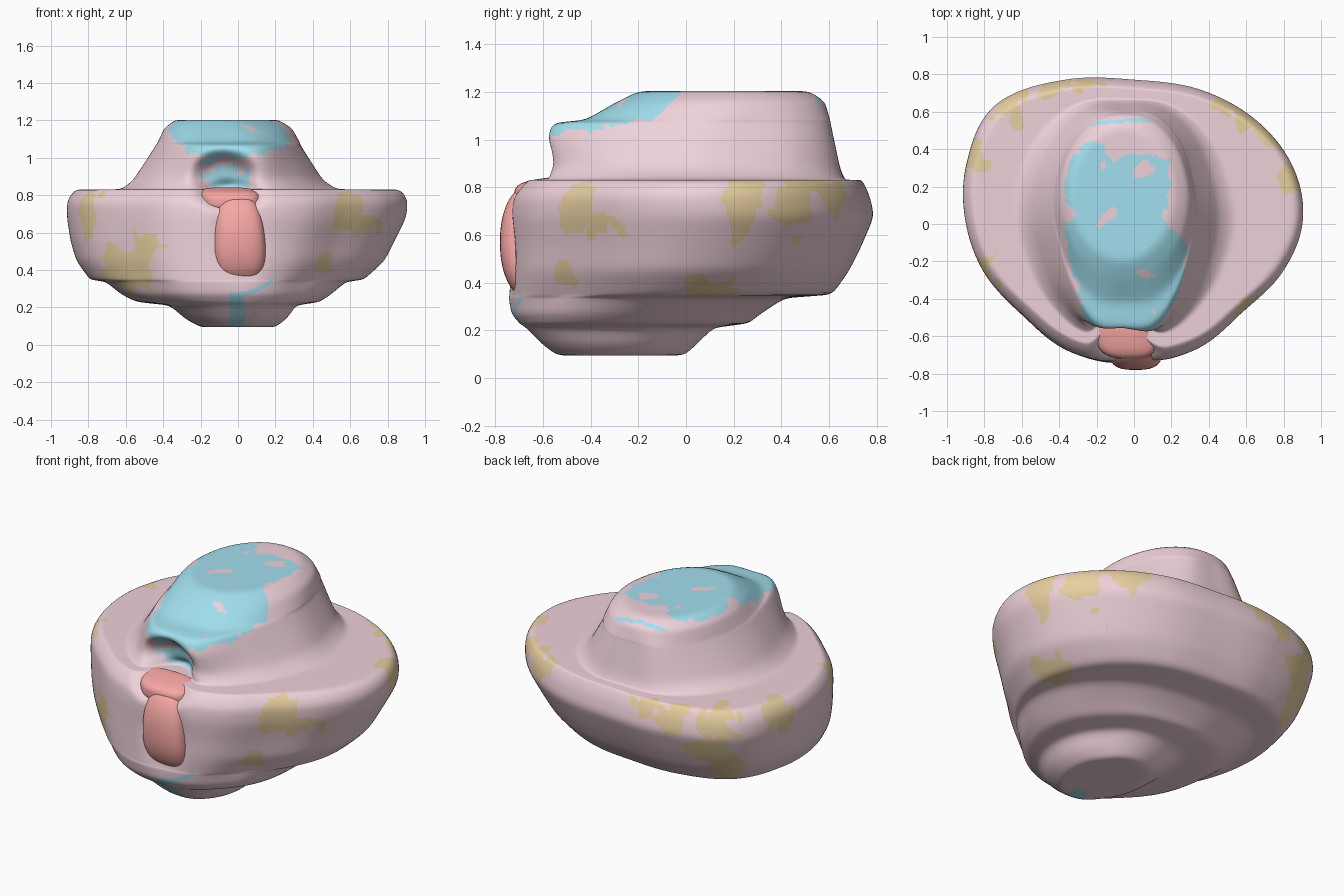
import bpy, bmesh, math
from mathutils import Vector, noise

if "Cube" in bpy.data.objects:
    bpy.data.objects.remove(bpy.data.objects["Cube"])


def material(name, rgb):
    m = bpy.data.materials.new(name)
    m.diffuse_color = (*rgb, 1)
    m.use_nodes = True
    m.node_tree.nodes["Principled BSDF"].inputs["Base Color"].default_value = m.diffuse_color
    return m


PINK = material("pink", (0.86, 0.64, 0.70))
BLUE = material("blue", (0.36, 0.74, 0.86))
YELLOW = material("yellow", (0.80, 0.62, 0.35))
RED = material("red", (0.93, 0.39, 0.37))

# Outline shapes: radius in a unit box every 22.5 degrees, counter-clockwise from +x
LOWER = [1, .97, .93, .96, 1, 1.06, 1.15, 1.07, 1, .99, .97, 1, 1, 1.02, 1.02, 1.02]
MIDDLE = [.99, 1.01, 1.01, 1, .99, 1.07, 1.15, 1.065, .99, .95, .925, .98, .99, .965, .90, .94]
UPPER = [.97, .97, 1.02, 1.04, 1, 1.04, 1.015, 1, .98, .96, 1.0, 1.04, 1, 1.04, 1.0, .96]
ROUND = [1.02] * 16
SHAPES = [LOWER, MIDDLE, UPPER, ROUND]

# Sections: z, x min, x max, y min, y max, front lobe, outline shape (blended)
SECTIONS = [
    (.095, -.02, .02, -.30, -.26, 0, 0),
    (.095, -.20, .20, -.54, -.01, 0, 0),
    (.14, -.28, .26, -.60, .04, 0, 0),
    (.21, -.36, .31, -.67, .11, 0, .1),
    (.23, -.54, .44, -.70, .26, 0, .3),
    (.27, -.62, .50, -.735, .31, 0, .5),
    (.335, -.70, .58, -.75, .41, 0, .8),
    (.35, -.79, .68, -.75, .61, 0, 1),
    (.45, -.86, .79, -.75, .68, 0, 1),
    (.55, -.89, .84, -.75, .73, 0, 1),
    (.68, -.91, .905, -.755, .785, 0, 1),
    (.77, -.91, .915, -.745, .765, 0, 1),
    (.83, -.87, .88, -.69, .735, 0, 1),
    (.832, -.63, .54, -.60, .665, 0, 1.8),
    (.88, -.57, .47, -.55, .645, .02, 2),
    (1.0, -.49, .39, -.50, .62, .09, 2),
    (1.07, -.445, .345, -.45, .605, .11, 2),
    (1.082, -.435, .34, -.42, .603, 0, 2.1),
    (1.16, -.39, .285, -.28, .575, 0, 2.7),
    (1.203, -.33, .21, -.19, .51, 0, 3),
    (1.203, -.07, -.03, .13, .17, 0, 3),
]


def shape_radius(shape, a):
    """Smooth periodic interpolation of an outline."""
    t = a / (2 * math.pi) * 16
    i = int(t)
    f = t - i
    p0, p1, p2, p3 = (shape[(i + k) % 16] for k in (-1, 0, 1, 2))
    return p1 + .5 * f * (p2 - p0 + f * (2*p0 - 5*p1 + 4*p2 - p3 + f * (3*(p1 - p2) + p3 - p0)))


def dense_sections(step=.014, passes=5):
    rows = []
    for a, b in zip(SECTIONS, SECTIONS[1:]):
        n = max(1, round(max(abs(p - q) for p, q in zip(a[:6], b[:6])) / step))
        rows += [[p + (q - p) * k / n for p, q in zip(a, b)] for k in range(n)]
    rows.append(list(SECTIONS[-1]))
    for _ in range(passes):
        rows = [rows[0]] + [[(p + 2*q + r) / 4 for p, q, r in zip(*rows[i-1:i+2])]
                            for i in range(1, len(rows) - 1)] + [rows[-1]]
    return rows


def bump(u, v=0):
    return math.exp(-(u*u + v*v) ** 2)


def body_point(row, a):
    z, x0, x1, y0, y1, lobe, s = row
    i = min(int(s), 2)
    r = shape_radius(SHAPES[i], a) * (1 - s + i) + shape_radius(SHAPES[i+1], a) * (s - i)
    x = (x0 + x1) / 2 + (x1 - x0) / 2 * r * math.cos(a)
    y = (y0 + y1) / 2 + (y1 - y0) / 2 * r * math.sin(a)
    if y < 0:
        y -= lobe * bump((x + .03) / .30)                      # front lobe of the crown
    if y < -.35:
        y += .12 * bump((x + .08) / .15, (z - .91) / .11)      # niche above the tongue
        y += .07 * bump((x + .04) / .16, (z - .80) / .07)      # seat of the tongue root
        y += .02 * bump((x - .005) / .14, (z - .56) / .23)     # groove round the tongue
    return x, y, z


# Yellow patches: x, y, z, radius
PATCHES = [(-.80, -.25, .76, .11), (-.50, -.55, .53, .10), (-.62, -.42, .40, .13), (-.48, -.50, .40, .1),
           (.62, -.42, .73, .11), (.68, -.36, .65, .09), (.48, -.50, .42, .07), (.88, .25, .77, .13),
           (.75, .48, .78, .13), (.58, .60, .79, .10), (-.70, .64, .79, .14), (-.45, .74, .79, .11),
           (-.88, .35, .76, .12), (-.25, .76, .80, .08), (.66, .10, .34, .12), (.70, .50, .50, .10),
           (-.70, .55, .42, .13), (-.60, .66, .60, .1), (-.80, -.27, .66, .08)]


def patch_index(c):
    x, y, z = c
    wob = noise.noise(c * 7) * .5 + noise.noise(c * 18) * .3
    # blue crown, front shelf and niche
    if z > 1.09 + .14 * y + max(0, -x - .2) * .25 + wob * .07 and y < .38 + wob * .2:
        if -.37 < x + wob * .06 < .19 + max(0, -y) * .8:
            if noise.noise(c * 9 + Vector((3, 1, 4))) < .45:
                return 1
    if z > 1.15 and .545 < y + x * x * .5 < .565 and -.3 < x < .14:
        return 1
    if y < -.33 and .84 < z < 1.04 and -.2 < x < .06 and wob > -.03:
        return 1
    # blue streak under the tongue
    if y < -.45 and z < .28 and -.05 < x - wob * .04 < .03:
        return 1
    if y < -.5 and 0 < x < .19 and abs(z - .275 - 2 * x ** 2) < .012:
        return 1
    for px, py, pz, r in PATCHES:
        if (c - Vector((px, py, pz))).length < r * (.9 + wob * 1.8):
            return 2
    return 0


def finish(bm, name, mats):
    me = bpy.data.meshes.new(name)
    bmesh.ops.recalc_face_normals(bm, faces=bm.faces)
    for f in bm.faces:
        f.smooth = True
    bm.to_mesh(me)
    bm.free()
    ob = bpy.data.objects.new(name, me)
    bpy.context.collection.objects.link(ob)
    for m in mats:
        me.materials.append(m)
    return ob


# Main body: lofted rounded sections, closed top and bottom
N = 340
bm = bmesh.new()
rings = [[bm.verts.new(body_point(row, 2 * math.pi * k / N)) for k in range(N)]
         for row in dense_sections()]
for lo, hi in zip(rings, rings[1:]):
    for k in range(N):
        j = (k + 1) % N
        bm.faces.new((lo[k], lo[j], hi[j], hi[k]))
bm.faces.new(rings[0][::-1])
bm.faces.new(rings[-1])
for f in bm.faces:
    f.material_index = patch_index(f.calc_center_median())
finish(bm, "body", [PINK, BLUE, YELLOW])


def soft_block(name, centre, half, power, warp):
    """Rounded block (superellipsoid) with a warp on its unit coordinates."""
    b = bmesh.new()
    bmesh.ops.create_uvsphere(b, u_segments=48, v_segments=32, radius=1)
    for v in b.verts:
        k = sum(abs(t) ** power for t in v.co) ** (-1 / power)
        p = warp(v.co * k)
        v.co = [c + h * t for c, h, t in zip(centre, half, p)]
    return finish(b, name, [RED])


# Tongue: hanging lobe, wider towards the bottom and bulging mid-height
soft_block("tongue_lobe", (.008, -.69, .57), (.137, .09, .235), 2.8,
           lambda p: Vector((p.x * (1 - .10 * p.z) - .05 * p.z, p.y + .4 * p.z * p.z, p.z)))
# Tongue root: pad running back into the niche, wider at the back and sloping to the front
soft_block("tongue_root", (-.045, -.615, .78), (.165, .105, .055), 3.2,
           lambda p: Vector((p.x * (1 + .12 * p.y) - .12 * p.y, p.y, p.z + .3 * p.y)))
